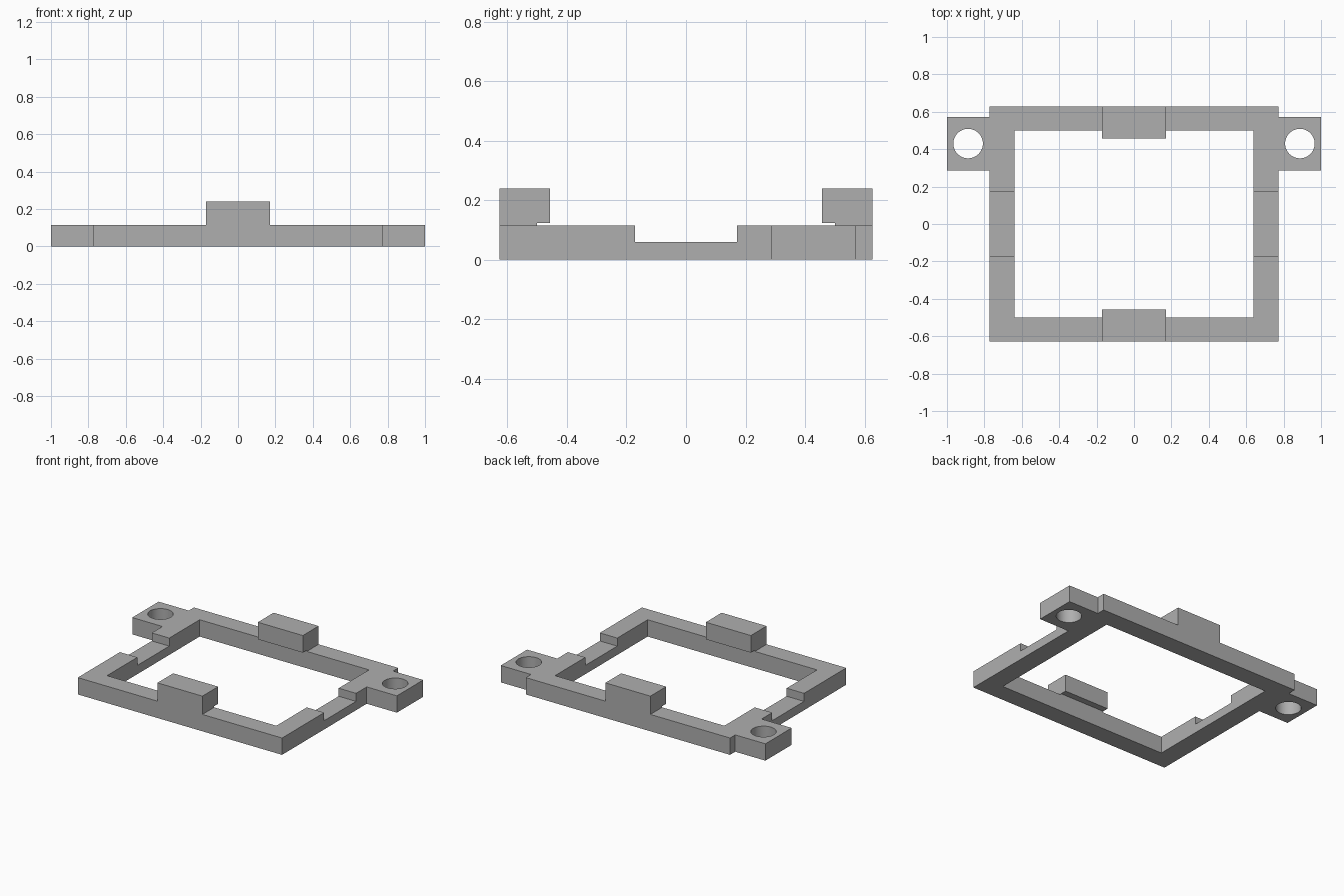
import bpy
import math

if "Cube" in bpy.data.objects:
    bpy.data.objects.remove(bpy.data.objects["Cube"])

# Main dimensions
HEIGHT, NOTCH_Z, CLIP_TOP, LIP_Z = 0.115, 0.06, 0.24, 0.123
OUT_X, OUT_Y, IN_X, IN_Y = 0.772, 0.627, 0.64, 0.5
CLIP_X, LIP_Y = 0.17, 0.457

grey = bpy.data.materials.new("plain grey")
grey.use_nodes = True
colour = (0.43, 0.43, 0.43, 1)
grey.diffuse_color = colour
grey.node_tree.nodes["Principled BSDF"].inputs["Base Color"].default_value = colour


def box(name, x, y, z):
    """Box given by its (low, high) range along each axis."""
    ranges = (x, y, z)
    bpy.ops.mesh.primitive_cube_add(size=1, location=[sum(r) / 2 for r in ranges])
    ob = bpy.context.object
    ob.name = name
    ob.scale = [r[1] - r[0] for r in ranges]
    bpy.ops.object.transform_apply(location=True, rotation=True, scale=True)
    ob.data.materials.append(grey)
    return ob


def combine(base, tool, operation):
    """Apply a boolean and remove the tool object."""
    tool.hide_render = True
    mod = base.modifiers.new(operation.title(), "BOOLEAN")
    mod.operation, mod.solver, mod.object = operation, "EXACT", tool
    bpy.context.view_layer.objects.active = base
    bpy.ops.object.modifier_apply(modifier=mod.name)
    bpy.data.objects.remove(tool)


# Rectangular frame with mounting lugs
frame = box("mounting_frame", (-OUT_X, OUT_X), (-OUT_Y, OUT_Y), (0, HEIGHT))
combine(frame, box("lug_bar", (-1, 1), (0.287, 0.571), (0, HEIGHT)), "UNION")
combine(frame, box("opening", (-IN_X, IN_X), (-IN_Y, IN_Y), (-1, 1)), "DIFFERENCE")

# Lowered middle of both side rails
combine(frame, box("rail_notch", (-0.9, 0.9), (-0.172, 0.172), (NOTCH_Z, 1)), "DIFFERENCE")

# Screw holes through the lugs
for side in (-1, 1):
    bpy.ops.mesh.primitive_cylinder_add(
        vertices=48, radius=0.079, depth=1, location=(side * 0.887, 0.43, 0))
    hole = bpy.context.object
    hole.data.materials.append(grey)
    combine(frame, hole, "DIFFERENCE")

# Front and back clips: a block on the rail with a lip over the opening
for side in (-1, 1):
    block = box("clip_block", (-CLIP_X, CLIP_X),
                sorted((side * IN_Y, side * OUT_Y)), (0, CLIP_TOP))
    lip = box("clip_lip", (-CLIP_X, CLIP_X),
              sorted((side * LIP_Y, side * (IN_Y + 0.05))), (LIP_Z, CLIP_TOP))
    combine(block, lip, "UNION")
    combine(frame, block, "UNION")

# Smooth hole walls, sharp edges elsewhere
bpy.ops.object.select_all(action="DESELECT")
frame.select_set(True)
bpy.context.view_layer.objects.active = frame
bpy.ops.object.shade_smooth_by_angle(angle=math.radians(30))
